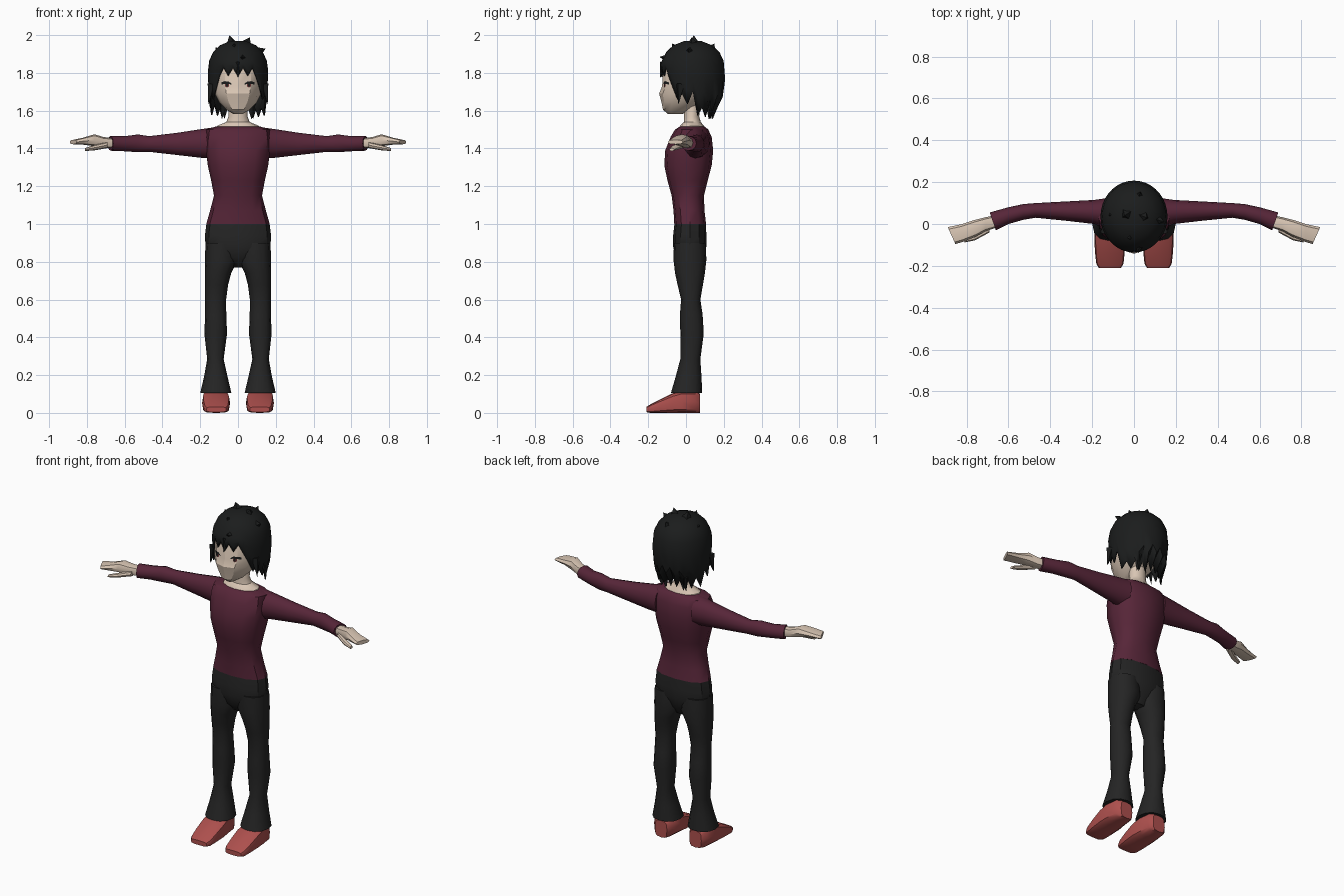
import bpy, bmesh, math, random
from mathutils import Vector
from mathutils.bvhtree import BVHTree

cube = bpy.data.objects.get("Cube")
if cube:
    bpy.data.objects.remove(cube, do_unlink=True)
random.seed(4)


def material(name, rgb):
    m = bpy.data.materials.new(name)
    m.use_nodes = True
    m.diffuse_color = (*rgb, 1)
    m.node_tree.nodes["Principled BSDF"].inputs["Base Color"].default_value = (*rgb, 1)
    return m


SKIN = material("skin", (0.70, 0.57, 0.46))
WOOL = material("plum wool", (0.095, 0.019, 0.040))
CLOTH = material("charcoal cloth", (0.018, 0.018, 0.018))
HAIR = material("black hair", (0.011, 0.012, 0.012))
SHOE = material("red leather", (0.42, 0.08, 0.075))
IRIS = material("dark red iris", (0.13, 0.03, 0.03))


def finish(name, bm, mat, mirror=False, angle=40):
    bmesh.ops.recalc_face_normals(bm, faces=bm.faces)
    me = bpy.data.meshes.new(name)
    bm.to_mesh(me)
    me.materials.append(mat)
    me.polygons.foreach_set("use_smooth", [True] * len(me.polygons))
    me.set_sharp_from_angle(angle=math.radians(angle))
    ob = bpy.data.objects.new(name, me)
    bpy.context.collection.objects.link(ob)
    if mirror:
        ob.modifiers.new("Mirror", 'MIRROR').use_mirror_merge = False
    return ob


def loft(name, axis, rings, mat, n=12, power=1.0, mirror=False, angle=40):
    """Skin rings of (position, u min, u max, v min, v max, optional skew)."""
    order = {'x': (2, 0, 1), 'y': (0, 2, 1), 'z': (0, 1, 2)}[axis]
    bm = bmesh.new()
    loops = []
    for pos, u0, u1, v0, v1, *skew in rings:
        loop = []
        for i in range(n):
            a = math.tau * i / n
            c, s = math.cos(a), math.sin(a)
            du = math.copysign(abs(c) ** power, c) * (u1 - u0) / 2
            dv = math.copysign(abs(s) ** power, s) * (v1 - v0) / 2
            p = ((u0 + u1) / 2 + du, (v0 + v1) / 2 + dv, pos + (skew[0] * du if skew else 0))
            loop.append(bm.verts.new([p[k] for k in order]))
        loops.append(loop)
    for a, b in zip(loops, loops[1:]):
        for i in range(n):
            j = (i + 1) % n
            bm.faces.new((a[i], a[j], b[j], b[i]))
    bm.faces.new(loops[0])
    bm.faces.new(loops[-1])
    finish(name, bm, mat, mirror, angle)
    return bm


def upright(rings):
    """Rings symmetric in x, given as (z, half width, y min, y max)."""
    return [(z, -w, w, y0, y1) for z, w, y0, y1 in rings]


# Sweater body and sleeves
loft("sweater_body", 'z', upright([
    (1.0, .168, -.062, .106), (1.07, .148, -.066, .098), (1.15, .127, -.076, .095),
    (1.23, .142, -.098, .115), (1.31, .160, -.115, .136), (1.39, .170, -.110, .144),
    (1.46, .176, -.082, .136), (1.50, .170, -.058, .118), (1.515, .120, -.035, .100)]),
    WOOL, power=.85)
loft("sleeves", 'x', [
    (.12, -.03, .125, 1.345, 1.513), (.19, 0, .115, 1.35, 1.503), (.32, .015, .108, 1.365, 1.483),
    (.47, .03, .10, 1.382, 1.465), (.53, .02, .095, 1.38, 1.474), (.60, 0, .08, 1.385, 1.465),
    (.675, -.03, .055, 1.388, 1.466, .35)], WOOL, mirror=True)

# Hands with thumbs
loft("hands", 'x', [
    (.66, -.018, .042, 1.402, 1.455), (.71, -.035, .032, 1.402, 1.46),
    (.76, -.062, .02, 1.412, 1.475), (.82, -.086, 0, 1.42, 1.457),
    (.872, -.096, -.015, 1.422, 1.446, .45)], SKIN, n=8, power=.8, mirror=True)
loft("thumbs", 'x', [
    (.69, -.04, 0, 1.402, 1.435), (.76, -.078, -.04, 1.39, 1.418),
    (.81, -.088, -.062, 1.386, 1.402)], SKIN, n=8, mirror=True)

# Trousers
loft("trouser_hips", 'z', upright([
    (.77, .04, -.01, .06), (.82, .13, -.055, .09), (.88, .172, -.068, .108),
    (.94, .175, -.068, .108), (1.002, .167, -.061, .105)]), CLOTH, power=.85)
loft("trouser_legs", 'z', [
    (.105, .035, .20, -.08, .086), (.19, .055, .18, -.055, .082), (.285, .076, .163, -.03, .076),
    (.42, .058, .178, -.03, .094), (.52, .062, .174, -.032, .088), (.60, .063, .174, -.026, .076),
    (.68, .052, .175, -.045, .09), (.74, .036, .175, -.058, .10), (.81, 0, .175, -.066, .108),
    (.90, .01, .172, -.064, .104)], CLOTH, power=.88, mirror=True)

# Shoes
loft("shoes", 'y', [
    (.075, .075, .155, 0, .10), (.05, .058, .178, 0, .12), (-.02, .048, .188, 0, .12),
    (-.07, .042, .190, 0, .104), (-.14, .045, .186, 0, .07), (-.19, .05, .18, 0, .044),
    (-.21, .062, .168, .004, .032)], SHOE, power=.55, mirror=True)

# Neck and head
loft("neck", 'z', upright([
    (1.49, .118, -.045, .105), (1.519, .112, -.032, .096), (1.54, .062, -.012, .078),
    (1.57, .05, -.01, .07), (1.68, .05, -.01, .075)]), SKIN)
head = loft("head", 'z', upright([
    (1.582, .025, -.095, -.02), (1.605, .062, -.122, .03), (1.645, .10, -.130, .09),
    (1.69, .123, -.142, .135), (1.73, .137, -.126, .16), (1.82, .141, -.124, .175),
    (1.89, .12, -.09, .15), (1.93, .06, -.03, .10)]), SKIN, angle=30)

# Eyes: thin plates laid on the face
face_tree = BVHTree.FromBMesh(head)


def face_plate(name, outline, mat, lift):
    """Strip of (x, z bottom, z top) columns pressed onto the face."""
    bm = bmesh.new()
    cols = []
    for x, *heights in outline:
        col = []
        for z in heights:
            hit = face_tree.ray_cast(Vector((x, -1, z)), Vector((0, 1, 0)))[0]
            col.append(bm.verts.new(hit - Vector((0, lift, 0))))
        cols.append(col)
    for a, b in zip(cols, cols[1:]):
        bm.faces.new((a[0], b[0], b[1], a[1]))
    finish(name, bm, mat, mirror=True)


face_plate("eyelashes", [(.034, 1.738, 1.744), (.05, 1.742, 1.754), (.07, 1.742, 1.756),
                         (.088, 1.738, 1.75)], HAIR, .004)
face_plate("irises", [(.047, 1.728, 1.744), (.058, 1.722, 1.744), (.07, 1.728, 1.744)], IRIS, .003)
face_plate("pupils", [(.053, 1.727, 1.744), (.063, 1.727, 1.744)], HAIR, .005)


# Hair: a cap with a ragged hem that is short over the face
def hem_height(deg, tip):
    if deg < 48:
        return (1.785 if tip else 1.835) + random.uniform(-.012, .012)
    if deg < 65:
        return 1.66 if tip else 1.72
    if deg < 100:
        return (1.62 if tip else 1.69) + random.uniform(-.015, .015)
    return (1.565 if tip else 1.625) + random.uniform(-.015, .015)


bm = bmesh.new()
COLS = 36
rows = []
hems = []
for i in range(COLS):
    deg = abs((i * 360 / COLS + 180) % 360 - 180)
    hems.append((deg, hem_height(deg, i % 2 == 0)))
for level in range(7):
    row = []
    for i, (deg, hem) in enumerate(hems):
        a = math.tau * i / COLS
        back = max(0, -math.cos(a))
        z, r = [(1.968, .28), (1.945, .62), (1.91, .84), (1.865, .97),
                (hem + (1.865 - hem) * .66, 1.02), (hem + (1.865 - hem) * .33, 1.0 - .06 * back),
                (hem, .98 - .33 * back)][level]
        row.append(bm.verts.new((.157 * r * math.sin(a), .036 - .168 * r * math.cos(a), z)))
    rows.append(row)
for a, b in zip(rows, rows[1:]):
    for i in range(COLS):
        j = (i + 1) % COLS
        bm.faces.new((a[i], b[i], b[j], a[j]))
bm.faces.new(rows[0])
cap = finish("hair_cap", bm, HAIR, angle=35)
solid = cap.modifiers.new("Thickness", 'SOLIDIFY')
solid.thickness = .008
solid.offset = -1

# Hair tufts: four-sided spikes from a base point to a tip
bm = bmesh.new()
for base, tip, r in [
        ((-.03, .05, 1.93), (-.045, .04, 2.0), .05), ((.035, .04, 1.93), (.062, .03, 1.988), .05),
        ((.08, .03, 1.90), (.146, .01, 1.928), .045), ((-.02, -.03, 1.90), (-.02, -.075, 1.955), .05),
        ((.03, -.06, 1.87), (.02, -.14, 1.885), .045), ((-.08, .06, 1.89), (-.12, .04, 1.935), .045),
        ((.02, .12, 1.90), (.03, .15, 1.955), .05), ((0, -.11, 1.85), (0, -.137, 1.775), .03),
        ((.139, -.03, 1.74), (.157, -.04, 1.63), .025), ((-.139, -.03, 1.74), (-.157, -.04, 1.63), .025),
        ((.08, .13, 1.65), (.08, .12, 1.555), .03), ((-.08, .13, 1.65), (-.085, .12, 1.555), .03)]:
    base, tip = Vector(base), Vector(tip)
    axis = tip - base
    mat = axis.to_track_quat('Z', 'Y').to_matrix().to_4x4()
    mat.translation = (base + tip) / 2
    bmesh.ops.create_cone(bm, cap_ends=True, segments=4, radius1=r, radius2=0,
                          depth=axis.length, matrix=mat)
finish("hair_tufts", bm, HAIR, angle=20)
